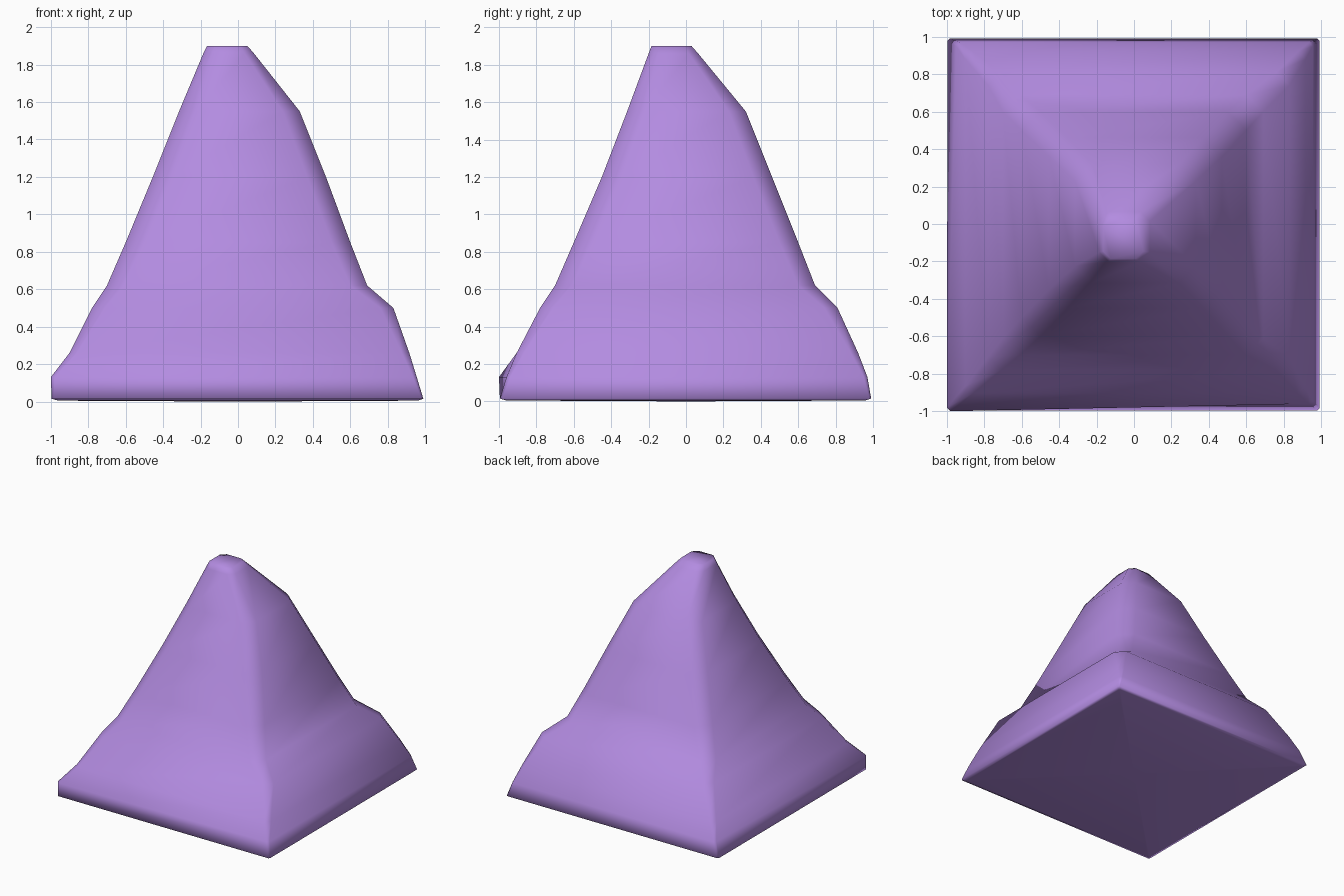
import bpy, bmesh

if "Cube" in bpy.data.objects:
    bpy.data.objects.remove(bpy.data.objects["Cube"])

# Cross-sections going up: z, x min, x max, y min, y max, corner chamfer
SECTIONS = [
    (0.005, -0.96, 0.96, -0.96, 0.96, 0.01),
    (0.015, -0.995, 0.99, -0.995, 0.99, 0.01),
    (0.13, -0.95, 0.955, -0.96, 0.97, 0.02),
    (0.26, -0.90, 0.915, -0.905, 0.92, 0.04),
    (0.50, -0.78, 0.83, -0.78, 0.81, 0.07),
    (0.62, -0.70, 0.69, -0.70, 0.69, 0.09),
    (0.85, -0.60, 0.60, -0.60, 0.60, 0.10),
    (1.20, -0.455, 0.47, -0.45, 0.46, 0.10),
    (1.55, -0.315, 0.33, -0.315, 0.32, 0.09),
    (1.86, -0.185, 0.085, -0.20, 0.065, 0.05),
    (1.90, -0.165, 0.05, -0.185, 0.03, 0.04),
]


def ring(bm, z, x0, x1, y0, y1, c):
    """Rectangle with chamfered corners, starting at the front left corner."""
    pts = [(x0, y0 + c), (x0 + c, y0), (x1 - c, y0), (x1, y0 + c),
           (x1, y1 - c), (x1 - c, y1), (x0 + c, y1), (x0, y1 - c)]
    return [bm.verts.new((x, y, z)) for x, y in pts]


bm = bmesh.new()
rings = [ring(bm, *s) for s in SECTIONS]

# Upright lip at the front left corner of the base
for v, xy in zip(rings[2][:2], [(-1.0, -0.98), (-0.98, -1.0)]):
    v.co.x, v.co.y = xy

# Sloping walls
for a, b in zip(rings, rings[1:]):
    for i in range(8):
        j = (i + 1) % 8
        bm.faces.new((a[i], a[j], b[j], b[i]))

# Slightly bulging underside and flat peak
centre = bm.verts.new((0, 0, 0))
for i in range(8):
    bm.faces.new((rings[0][(i + 1) % 8], rings[0][i], centre))
bm.faces.new(rings[-1])

for f in bm.faces:
    f.smooth = True
bmesh.ops.recalc_face_normals(bm, faces=bm.faces)

mesh = bpy.data.meshes.new("pyramid_body")
bm.to_mesh(mesh)
bm.free()
body = bpy.data.objects.new("pyramid_body", mesh)
bpy.context.collection.objects.link(body)

# Purple finish
purple = bpy.data.materials.new("purple")
purple.diffuse_color = (0.45, 0.26, 0.75, 1)
purple.use_nodes = True
purple.node_tree.nodes["Principled BSDF"].inputs["Base Color"].default_value = purple.diffuse_color
mesh.materials.append(purple)
